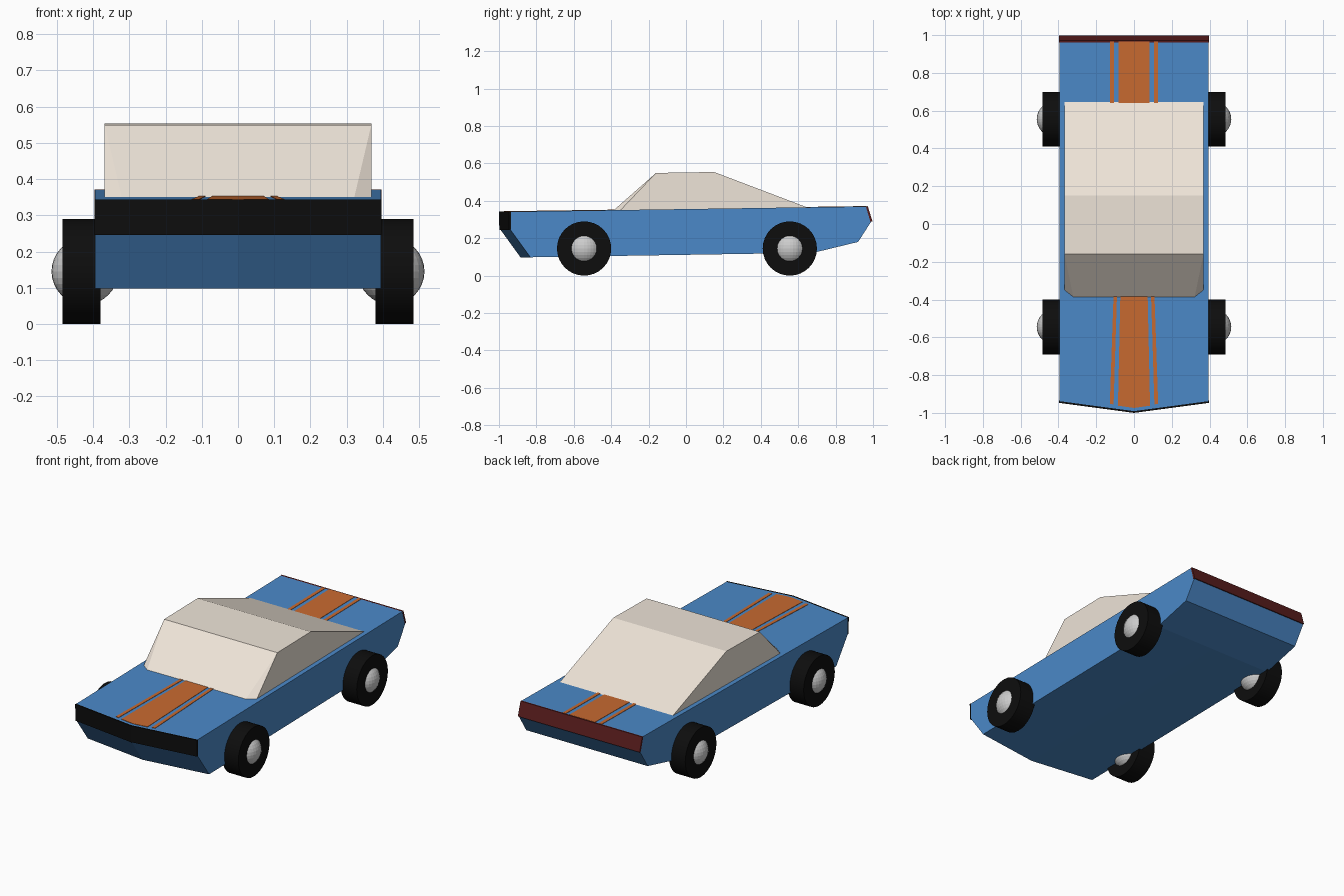
import bpy, bmesh, math

if "Cube" in bpy.data.objects:
    bpy.data.objects.remove(bpy.data.objects["Cube"])


def material(name, rgb):
    m = bpy.data.materials.new(name)
    m.diffuse_color = (*rgb, 1)
    m.use_nodes = True
    m.node_tree.nodes["Principled BSDF"].inputs["Base Color"].default_value = m.diffuse_color
    return m


BLUE = material("blue_paint", (0.07, 0.25, 0.58))
ORANGE = material("orange_paint", (0.58, 0.145, 0.03))
CREAM = material("cream_paint", (0.86, 0.78, 0.69))
RED = material("dark_red", (0.10, 0.012, 0.012))
BLACK = material("black", (0.004, 0.004, 0.004))


def loft(name, sections, mat):
    """Join closed sections with equal point counts, capping both ends."""
    bm = bmesh.new()
    rings = [[bm.verts.new(p) for p in s] for s in sections]
    n = len(rings[0])
    for a, b in zip(rings, rings[1:]):
        for i in range(n):
            j = (i + 1) % n
            bm.faces.new((a[i], a[j], b[j], b[i]))
    bm.faces.new(rings[0])
    bm.faces.new(rings[-1])
    bmesh.ops.recalc_face_normals(bm, faces=bm.faces)
    me = bpy.data.meshes.new(name)
    bm.to_mesh(me)
    bm.free()
    ob = bpy.data.objects.new(name, me)
    bpy.context.collection.objects.link(ob)
    me.materials.append(mat)
    return ob


def across(name, profile, mat, half=0.395, nose=0.053):
    """Run a y-z profile across the car; front points sweep back at the sides."""
    loft(name, [[(x, y + (nose if y < -0.8 and x else 0), z) for y, z in profile]
                for x in (-half, 0, half)], mat)


def deck(y):
    return 0.342 + (y + 0.996) * 0.01424


# Wedge body with pointed nose
across("body", [(-0.996, 0.342), (-0.993, 0.247), (-0.885, 0.098), (0.68, 0.122),
                (0.92, 0.18), (0.991, 0.29), (0.968, 0.37)], BLUE)

# Front grille band and rear light band
across("front_band", [(-1.0, 0.343), (-0.998, 0.245), (-0.988, 0.246), (-0.99, 0.342)], BLACK, 0.396)
across("rear_light_band", [(0.972, 0.371), (0.997, 0.29), (0.985, 0.29), (0.962, 0.37)], RED, 0.396)

# Cabin: windscreen with cut corners, flat roof, sloping rear
bm = bmesh.new()
R, L = [], []
for s, out in ((1, R), (-1, L)):
    for x, y, z in ((0.32, -0.392, 0.345), (0.368, -0.355, 0.345), (0.368, 0.65, 0.364),
                    (0.368, 0.15, 0.554), (0.368, -0.16, 0.549)):
        out.append(bm.verts.new((s * x, y, z)))
for S in (R, L):
    bm.faces.new((S[1], S[2], S[3], S[4]))
    bm.faces.new((S[0], S[1], S[4]))
for a, b in ((0, 4), (4, 3), (3, 2)):
    bm.faces.new((R[a], R[b], L[b], L[a]))
bm.faces.new((R[0], R[1], R[2], L[2], L[1], L[0]))
bmesh.ops.recalc_face_normals(bm, faces=bm.faces)
me = bpy.data.meshes.new("cabin")
bm.to_mesh(me)
bm.free()
me.materials.append(CREAM)
bpy.context.collection.objects.link(bpy.data.objects.new("cabin", me))


# Racing stripes on bonnet and boot
def stripe(name, outline):
    loft(name, [[(x, y, deck(y) + dz) for x, y in outline] for dz in (-0.003, 0.002)], ORANGE)


stripe("bonnet_stripe", [(-0.085, -0.962), (0, -0.974), (0.085, -0.962), (0.072, -0.37), (-0.072, -0.37)])
stripe("boot_stripe", [(-0.083, 0.63), (0.083, 0.63), (0.083, 0.965), (-0.083, 0.965)])
for s, side in ((1, "right"), (-1, "left")):
    stripe(f"bonnet_pinstripe_{side}", [(s * 0.108, -0.955), (s * 0.128, -0.952),
                                        (s * 0.108, -0.37), (s * 0.09, -0.37)])
    stripe(f"boot_pinstripe_{side}", [(s * 0.107, 0.63), (s * 0.127, 0.63),
                                      (s * 0.127, 0.965), (s * 0.107, 0.965)])

# Wheels with domed hubs
for s, side in ((1, "right"), (-1, "left")):
    for y, end in ((-0.545, "front"), (0.555, "rear")):
        bpy.ops.mesh.primitive_cylinder_add(vertices=32, radius=0.145, depth=0.105,
                                            location=(s * 0.4325, y, 0.145),
                                            rotation=(0, math.pi / 2, 0))
        tyre = bpy.context.object
        tyre.name = f"{end}_tyre_{side}"
        tyre.data.materials.append(BLACK)
        bpy.ops.object.shade_smooth_by_angle(angle=math.radians(30))
        bpy.ops.mesh.primitive_uv_sphere_add(segments=32, ring_count=16, radius=0.092,
                                             location=(s * 0.423, y, 0.145))
        bpy.context.object.name = f"{end}_hub_{side}"
